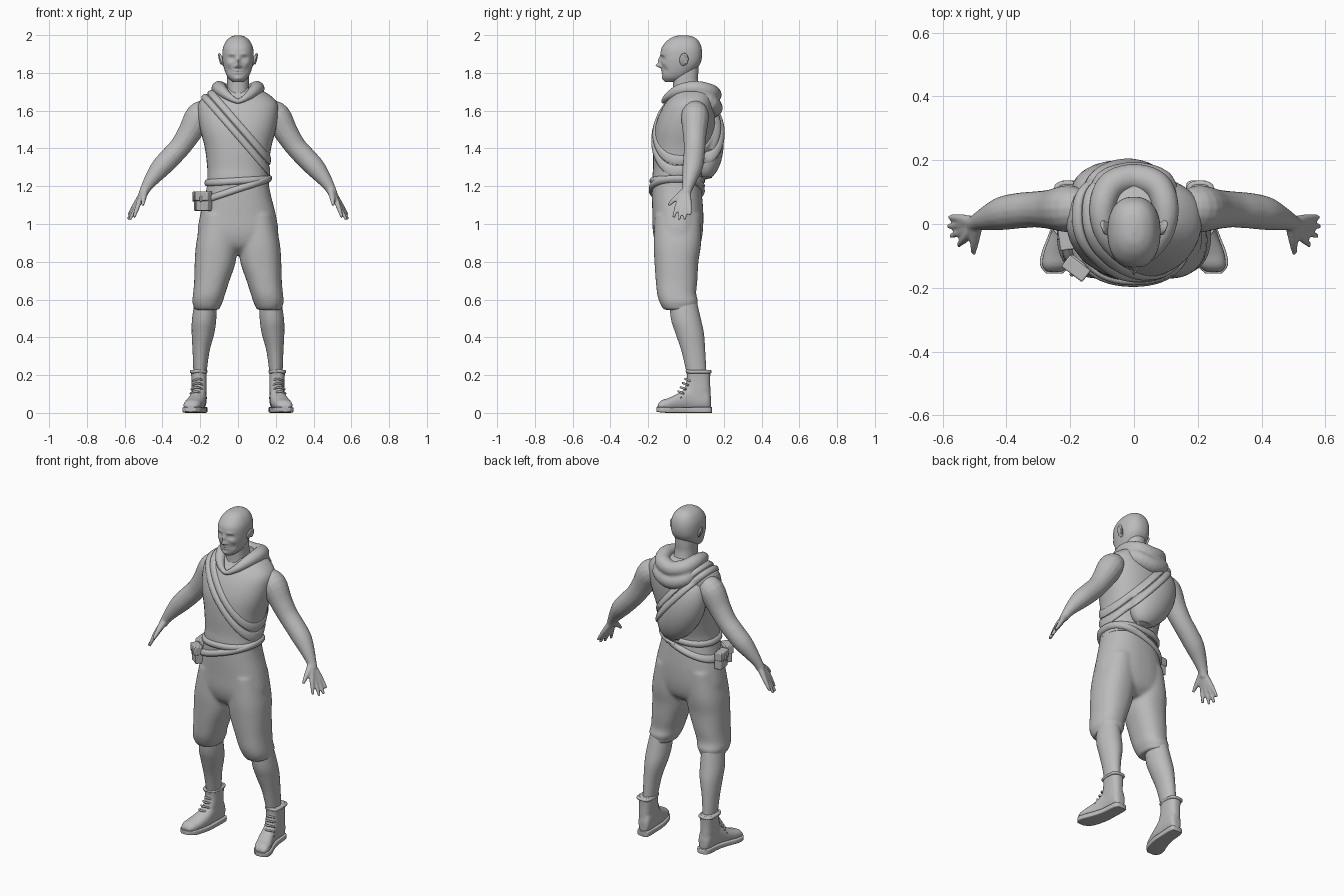
import bpy, bmesh, math
from mathutils import Vector, Matrix
from mathutils.bvhtree import BVHTree

if "Cube" in bpy.data.objects:
    bpy.data.objects.remove(bpy.data.objects["Cube"])

grey = bpy.data.materials.new("plain grey")
grey.use_nodes = True
grey.diffuse_color = (0.5, 0.5, 0.5, 1)
grey.node_tree.nodes["Principled BSDF"].inputs["Base Color"].default_value = (0.5, 0.5, 0.5, 1)


def finish(name, bm, voxel=0, smooth=0, angle=50):
    """Turn a bmesh into an object, optionally fusing its shells into one skin."""
    bmesh.ops.recalc_face_normals(bm, faces=bm.faces)
    mesh = bpy.data.meshes.new(name)
    bm.to_mesh(mesh)
    bm.free()
    ob = bpy.data.objects.new(name, mesh)
    bpy.context.collection.objects.link(ob)
    mesh.materials.append(grey)
    if voxel:
        mod = ob.modifiers.new("fuse", 'REMESH')
        mod.mode, mod.voxel_size, mod.use_smooth_shade = 'VOXEL', voxel, True
        if smooth:
            mod = ob.modifiers.new("soften", 'SMOOTH')
            mod.factor, mod.iterations = 0.5, smooth
    bpy.ops.object.select_all(action='DESELECT')
    ob.select_set(True)
    bpy.context.view_layer.objects.active = ob
    bpy.ops.object.shade_smooth_by_angle(angle=math.radians(angle))
    return ob


def skin_rings(bm, rings, closed=False):
    vs = [[bm.verts.new(p) for p in ring] for ring in rings]
    pairs = list(zip(vs, vs[1:])) + ([(vs[-1], vs[0])] if closed else [])
    for a, b in pairs:
        for i in range(len(a)):
            j = (i + 1) % len(a)
            bm.faces.new((a[i], a[j], b[j], b[i]))
    if not closed:
        bm.faces.new(vs[0][::-1])
        bm.faces.new(vs[-1])


def spline(rows, steps, closed=False):
    """Smoothly interpolate rows of numbers."""
    n, out = len(rows), []
    pick = (lambda i: rows[i % n]) if closed else (lambda i: rows[max(0, min(n - 1, i))])
    for i in range(n if closed else n - 1):
        for k in range(steps):
            t = k / steps
            out.append([b + t * ((c - a) / 2 + t * (a - 2.5 * b + 2 * c - d / 2
                        + t * (1.5 * (b - c) + (d - a) / 2)))
                        for a, b, c, d in zip(pick(i - 1), pick(i), pick(i + 1), pick(i + 2))])
    return out if closed else out + [list(rows[-1])]


def loft(bm, rows, axis='z', power=2.3, side=1, steps=5, segs=40):
    """Rows are (position, x0, x1, b0, b1); b is y when lofting along z, else z."""
    rings = []
    for t, x0, x1, b0, b1 in spline(rows, steps):
        ring = []
        for i in range(segs):
            a = 2 * math.pi * i / segs
            c, s = math.cos(a), math.sin(a)
            x = (x0 + x1) / 2 + (x1 - x0) / 2 * math.copysign(abs(c) ** (2 / power), c)
            b = (b0 + b1) / 2 + (b1 - b0) / 2 * math.copysign(abs(s) ** (2 / power), s)
            ring.append((x * side, b, t) if axis == 'z' else (x * side, t, b))
        rings.append(ring)
    skin_rings(bm, rings)


def tube(bm, pts, side=1, closed=False, steps=4, segs=16):
    """Round tube through points (x, y, z, radius)."""
    path = spline(pts, steps, closed)
    n, rings = len(path), []
    for i, (x, y, z, r) in enumerate(path):
        nxt, prv = ((path[(i + 1) % n], path[i - 1]) if closed else
                    (path[min(i + 1, n - 1)], path[max(i - 1, 0)]))
        d = (Vector(nxt[:3]) - Vector(prv[:3])).normalized()
        ref = Vector((0, 0, 1)) if closed else Vector((0, 1, 0))
        u = d.cross(ref).normalized()
        v = d.cross(u)
        ring = []
        for k in range(segs):
            a = 2 * math.pi * k / segs
            p = Vector((x, y, z)) + r * (u * math.cos(a) + v * math.sin(a))
            ring.append((p.x * side, p.y, p.z))
        rings.append(ring)
    skin_rings(bm, rings, closed)


def ball(bm, loc, size, tilt=0):
    m = Matrix.Translation(loc) @ Matrix.Rotation(tilt, 4, 'Y') @ Matrix.Diagonal((*size, 1))
    bmesh.ops.create_uvsphere(bm, u_segments=32, v_segments=18, radius=1, matrix=m)


def mirrored(rows):
    return [(z, -w, w, y0, y1) for z, w, y0, y1 in rows]


# Head: profile loft, then soft pushes (x, z, width, height, forward) shape the face
bm = bmesh.new()
loft(bm, mirrored([(1.999, .008, -.03, .0), (1.992, .035, -.065, .035), (1.97, .062, -.1, .066),
                   (1.93, .08, -.13, .083), (1.88, .083, -.134, .084), (1.84, .078, -.13, .07),
                   (1.8, .066, -.126, .035), (1.772, .05, -.122, .0), (1.752, .026, -.11, -.04)]),
     steps=8, segs=96)
pushes = [(0, 1.862, .009, .022, .016), (0, 1.838, .012, .011, .026), (0, 1.8, .022, .005, .005),
          (0, 1.812, .02, .005, .006), (0, 1.77, .018, .012, .006), (0, 1.806, .022, .0025, -.004)]
for s in (-1, 1):
    pushes += [(s * .034, 1.877, .016, .011, -.014), (s * .034, 1.876, .01, .006, .007),
               (s * .033, 1.9, .02, .007, .005), (s * .05, 1.848, .014, .012, .004),
               (s * .015, 1.833, .006, .006, .008), (s * .045, 1.815, .014, .016, -.006)]
for v in bm.verts:
    if v.co.y < -.04:
        v.co.y -= sum(f * math.exp(-((v.co.x - x) / w) ** 2 - ((v.co.z - z) / h) ** 2)
                      for x, z, w, h, f in pushes)
finish("head", bm, angle=80)

bm = bmesh.new()
loft(bm, mirrored([(1.6, .09, -.08, .12), (1.68, .064, -.07, .085), (1.75, .058, -.07, .065),
                   (1.8, .058, -.075, .065), (1.85, .055, -.07, .065)]))
finish("neck", bm)

for s, label in ((1, "left"), (-1, "right")):
    bm = bmesh.new()
    ball(bm, (s * .086, -.015, 1.868), (.009, .021, .034), s * .3)
    tube(bm, [(.09, .0, 1.845, .005), (.097, .008, 1.875, .006), (.1, -.005, 1.9, .006),
              (.092, -.026, 1.893, .005)], s)
    finish(label + "_ear", bm, .004, 3)

# Vest, with the sling bag bulging across the back
bm = bmesh.new()
loft(bm, mirrored([(1.2, .165, -.178, .085), (1.25, .162, -.178, .088), (1.3, .163, -.174, .1),
                   (1.4, .175, -.174, .13), (1.5, .2, -.166, .15), (1.58, .212, -.142, .155),
                   (1.64, .208, -.11, .15), (1.685, .165, -.075, .14), (1.72, .1, -.05, .12)]))
vest = finish("vest", bm)

bm = bmesh.new()
ball(bm, (-.045, .105, 1.435), (.125, .095, .215), -.5)
bag = finish("sling_bag", bm)

# Hood lying around the neck
bm = bmesh.new()
half = [(.05, -.095, 1.675, .022), (.09, -.03, 1.708, .034), (.1, .05, 1.717, .041),
        (.072, .12, 1.7, .045)]
tube(bm, [(0, -.118, 1.65, .014)] + half + [(0, .145, 1.685, .044)]
     + [(-x, y, z, r) for x, y, z, r in half[::-1]], closed=True, steps=8)
half = [(.1, .06, 1.685, .04), (.085, .125, 1.64, .046)]
tube(bm, half + [(0, .145, 1.615, .05)] + [(-x, y, z, r) for x, y, z, r in half[::-1]])
finish("hood", bm, .008, 4)

# Knee-length trousers
bm = bmesh.new()
loft(bm, mirrored([(1.235, .158, -.178, .075), (1.15, .175, -.18, .085), (1.05, .2, -.178, .092),
                   (.95, .214, -.174, .088), (.88, .19, -.15, .07), (.84, .1, -.1, .03)]))
for s in (1, -1):
    loft(bm, [(1.05, .01, .19, -.165, .08), (.9, .004, .221, -.171, .08), (.8, .012, .229, -.167, .066),
              (.7, .045, .232, -.16, .06), (.63, .068, .238, -.153, .054), (.59, .08, .242, -.142, .064),
              (.565, .092, .235, -.13, .056), (.545, .1, .23, -.115, .06)], side=s)
trousers = finish("trousers", bm, .01, 5)

for s, label in ((1, "left"), (-1, "right")):
    # Bare arm and hand
    bm = bmesh.new()
    tube(bm, [(.16, .05, 1.6, .06), (.205, .048, 1.57, .074), (.258, .046, 1.48, .063),
              (.305, .046, 1.41, .057), (.36, .042, 1.35, .056), (.41, .034, 1.297, .053),
              (.455, .02, 1.24, .04), (.488, .008, 1.19, .028), (.505, 0, 1.155, .024)], s)
    for knuckle, tip in [((.525, -.04, 1.11), (.55, -.066, 1.035)), ((.53, -.02, 1.105), (.574, -.038, 1.022)),
                         ((.536, 0, 1.105), (.583, -.008, 1.024)), ((.536, .016, 1.115), (.579, .022, 1.048)),
                         ((.5, -.055, 1.135), (.503, -.093, 1.1))]:
        tube(bm, [(.492, .002, 1.18, .02), (*knuckle, .0145), (*tip, .008)], s)
    finish(label + "_arm", bm, .006, 4)

    bm = bmesh.new()
    loft(bm, [(.62, .115, .225, -.09, .05), (.5, .115, .243, -.08, .078), (.42, .126, .245, -.055, .095),
              (.32, .152, .24, -.022, .102), (.18, .17, .235, .01, .11)], side=s, power=2)
    finish(label + "_lower_leg", bm)

    # Ankle boot with a padded cuff, laces and a welted sole
    bm = bmesh.new()
    loft(bm, [(.228, .165, .25, .004, .13), (.17, .166, .246, .004, .128), (.1, .168, .245, -.02, .13),
              (.04, .17, .24, -.03, .13)], side=s, power=2.6)
    loft(bm, [(.132, .18, .22, .02, .09), (.11, .166, .24, .012, .14), (.03, .167, .247, .012, .15),
              (-.03, .172, .262, .012, .11), (-.09, .187, .283, .012, .08),
              (-.13, .203, .288, .012, .066), (-.15, .225, .275, .02, .045)], 'y', side=s)
    finish(label + "_boot", bm, .007, 3)
    bm = bmesh.new()
    loft(bm, [(.137, .18, .22, 0, .03), (.12, .163, .24, 0, .032), (.03, .164, .25, 0, .03),
              (-.03, .168, .267, 0, .03), (-.09, .182, .29, 0, .03), (-.13, .198, .294, .002, .031),
              (-.156, .225, .275, .006, .03)], 'y', power=7, side=s)
    finish(label + "_sole", bm)
    bm = bmesh.new()
    tube(bm, [(.17, .07, .218, .009), (.178, .02, .218, .009), (.208, .007, .222, .009), (.24, .02, .218, .009),
              (.246, .07, .218, .009), (.24, .118, .218, .009), (.207, .127, .218, .009),
              (.176, .118, .218, .009)], s, closed=True)
    for i in range(5):
        y, z = .004 - .012 * i, .18 - .022 * i
        tube(bm, [(.18 + .003 * i, y + .02, z - .012, .005), (.208 + .005 * i, y - .008, z, .006),
                  (.238 + .005 * i, y + .02, z - .012, .005)], s, segs=8)
    finish(label + "_boot_cuff_and_laces", bm)

# Straps and belts are wrapped onto the clothes along a tilted plane
verts, faces = [], []
graph = bpy.context.evaluated_depsgraph_get()
for ob in (vest, bag, trousers):
    mesh = ob.evaluated_get(graph).to_mesh()
    base = len(verts)
    verts += [v.co.copy() for v in mesh.vertices]
    faces += [[base + i for i in p.vertices] for p in mesh.polygons]
clothes = BVHTree.FromPolygons(verts, faces)


def strap(name, height, slope, shift, half_width, thick):
    normal = Vector((-slope, 0, 1)).normalized()
    along = normal.cross(Vector((0, 1, 0)))
    rings, last = [], {}
    for i in range(96):
        a = 2 * math.pi * i / 96
        out = along * math.cos(a) + Vector((0, 1, 0)) * math.sin(a)
        top, low = [], []
        for k in (-1, -.85, -.4, 0, .4, .85, 1):
            c = Vector((0, -.03, height)) + normal * (shift + k * half_width)
            hit = clothes.ray_cast(c + out, -out)[0]
            if hit is None:
                hit = last[k]
            last[k] = hit
            top.append(hit + out * thick * (1 - .8 * k ** 4))
            low.append(hit - out * .006)
        rings.append(top + low[::-1])
    bm = bmesh.new()
    skin_rings(bm, rings, closed=True)
    finish(name, bm)


strap("upper_sling_strap", 1.5, -1.15, .02, .018, .011)
strap("lower_sling_strap", 1.5, -1.15, -.02, .018, .013)
strap("waist_belt", 1.228, .06, 0, .018, .014)
strap("hip_belt", 1.185, .33, 0, .018, .018)

# Belt pouches on the right hip, each with a flap and a stud
for i, (x, y, turn) in enumerate([(-.178, -.135, -.65), (-.207, -.04, -1.45)]):
    bm = bmesh.new()
    frame = Matrix.Translation((x, y, 1.12)) @ Matrix.Rotation(turn, 4, 'Z')
    for loc, size in [((0, 0, 0), (.075, .045, .1)), ((0, -.006, .028), (.082, .046, .05)),
                      ((0, -.03, .012), (.014, .01, .03))]:
        bmesh.ops.create_cube(bm, size=1, matrix=frame @ Matrix.Translation(loc) @ Matrix.Diagonal((*size, 1)))
    ob = finish("belt_pouch_%d" % (i + 1), bm, angle=30)
    bevel = ob.modifiers.new("soft edges", 'BEVEL')
    bevel.width, bevel.segments = .006, 2
